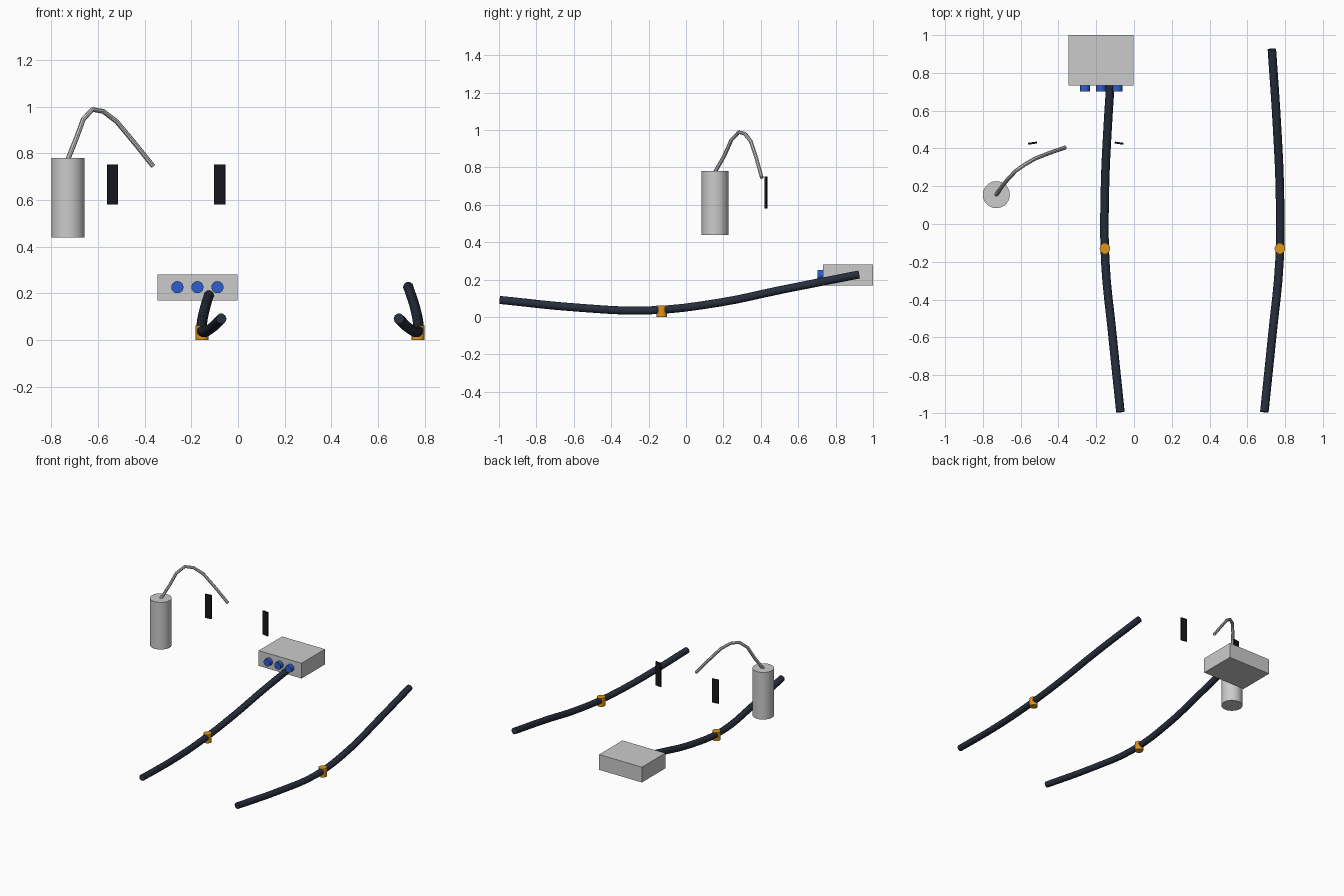
import bpy, math
from mathutils import Vector

if "Cube" in bpy.data.objects:
    bpy.data.objects.remove(bpy.data.objects["Cube"])


def material(name, rgb):
    m = bpy.data.materials.new(name)
    m.diffuse_color = (*rgb, 1)
    m.use_nodes = True
    m.node_tree.nodes["Principled BSDF"].inputs["Base Color"].default_value = m.diffuse_color
    return m


NAVY = material("navy_rubber", (0.02, 0.027, 0.045))
BLACK = material("black", (0.008, 0.008, 0.013))
BLUE = material("blue", (0.03, 0.11, 0.6))
ORANGE = material("orange", (0.75, 0.3, 0.01))


def finish(name, mat=None, smooth=None):
    ob = bpy.context.object
    ob.name = name
    if mat:
        ob.data.materials.append(mat)
    if smooth:
        bpy.ops.object.shade_smooth_by_angle(angle=math.radians(smooth))
    return ob


def box(name, center, size, mat=None, turn=0):
    bpy.ops.mesh.primitive_cube_add(size=1, location=center, rotation=(0, 0, turn))
    bpy.context.object.scale = size
    return finish(name, mat)


def cylinder(name, center, r, depth, mat=None, rot=(0, 0, 0), sides=24):
    bpy.ops.mesh.primitive_cylinder_add(vertices=sides, radius=r, depth=depth,
                                        location=center, rotation=rot)
    return finish(name, mat, 40)


def tube(name, points, r, mat=None, rounded=True, sides_res=3, steps=4):
    cu = bpy.data.curves.new(name, 'CURVE')
    cu.dimensions = '3D'
    cu.bevel_depth, cu.bevel_resolution, cu.use_fill_caps = r, sides_res, True
    cu.resolution_u = steps
    sp = cu.splines.new('BEZIER' if rounded else 'POLY')
    if rounded:
        sp.bezier_points.add(len(points) - 1)
        for bp, p in zip(sp.bezier_points, points):
            bp.co = p
            bp.handle_left_type = bp.handle_right_type = 'AUTO'
    else:
        sp.points.add(len(points) - 1)
        for sp_p, p in zip(sp.points, points):
            sp_p.co = (*p, 1)
    ob = bpy.data.objects.new(name, cu)
    bpy.context.collection.objects.link(ob)
    bpy.ops.object.select_all(action='DESELECT')
    ob.select_set(True)
    bpy.context.view_layer.objects.active = ob
    bpy.ops.object.convert(target='MESH')
    return finish(name, mat, 40)


# Pair of long bowed hoses, mirrored about x = 0.31, each with an upright collar
MID = 0.309
PATH = [(0.381, -0.995, 0.091), (0.424, -0.58, 0.05), (0.461, -0.20, 0.035),
        (0.463, 0.18, 0.077), (0.449, 0.5, 0.143), (0.421, 0.925, 0.227)]
for side, s in (("left", -1), ("right", 1)):
    tube(side + "_hose", [(MID + s * x, y, z) for x, y, z in PATH], 0.0225, NAVY)
    cylinder(side + "_collar", (MID + s * 0.463, -0.13, 0.031), 0.028, 0.062, ORANGE, sides=16)

# Control box with three round knobs on its front
box("control_box", (-0.174, 0.866, 0.225), (0.344, 0.268, 0.111))
for i in range(3):
    cylinder(f"knob_{i + 1}", (-0.26 + 0.086 * i, 0.727, 0.226), 0.026, 0.05, BLUE,
             (math.pi / 2, 0, 0), 20)

# Upright canister and its bent pipe
cylinder("canister", (-0.729, 0.155, 0.61), 0.0715, 0.342, sides=28)
tube("bent_pipe", [(-0.729, 0.155, 0.775), (-0.695, 0.204, 0.86), (-0.664, 0.242, 0.945),
                   (-0.625, 0.282, 0.988), (-0.578, 0.315, 0.98), (-0.522, 0.347, 0.938),
                   (-0.445, 0.377, 0.846), (-0.364, 0.405, 0.745)],
     0.0105, rounded=False, sides_res=2)

# Two thin upright plates, slightly turned toward each other
for side, s in (("left", -1), ("right", 1)):
    box(side + "_plate", (-0.308 + s * 0.2295, 0.428, 0.666), (0.047, 0.01, 0.172),
        BLACK, -s * math.radians(8))
